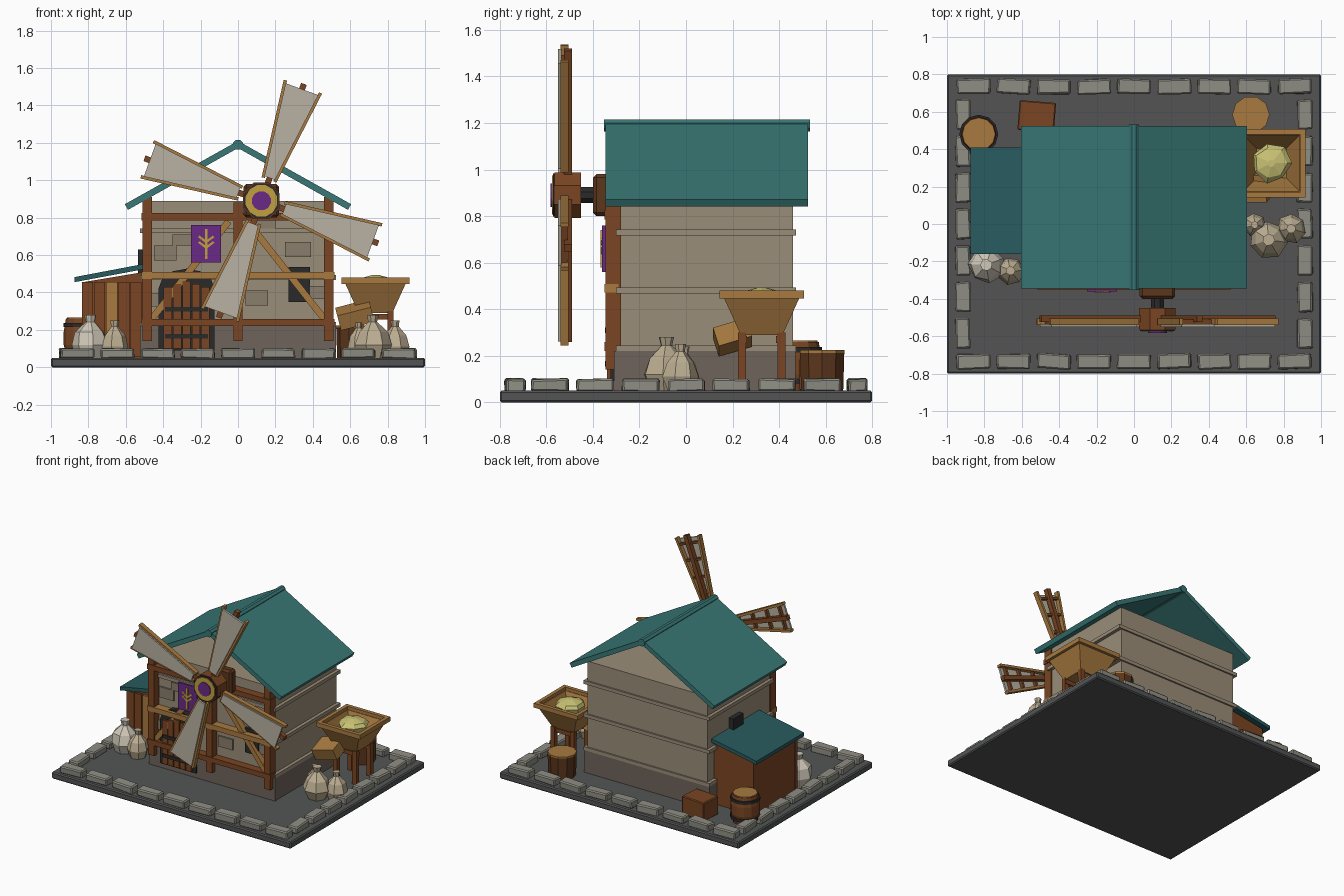
import bpy, bmesh, math, random
from mathutils import Vector, Matrix, Euler

if "Cube" in bpy.data.objects:
    bpy.data.objects.remove(bpy.data.objects["Cube"])

random.seed(4)
MATS = {}
COL = dict(ground='535455', stone='8f8e84', wall='9a8d79', base='6f655b', patch='8a7e6c', wood='7a4522',
           dark='5c361c', light='a87a40', iron='2b2a2a', teal='387775', teal2='285b5e', canvas='b8b2a2',
           purple='6a2a86', gold='c2a040', grain='c9c274', sack='bcae92', sack2='d0c8b8')

def mat(k):
    if k not in MATS:
        m = bpy.data.materials.new(k)
        c = [int(COL[k][i:i + 2], 16) / 255 for i in (0, 2, 4)]
        m.diffuse_color = [((v + .055) / 1.055) ** 2.4 for v in c] + [1]
        m.use_nodes = True
        m.node_tree.nodes["Principled BSDF"].inputs["Base Color"].default_value = m.diffuse_color
        MATS[k] = m
    return MATS[k]

def finish(name, bm, m, bevel=0):
    bmesh.ops.recalc_face_normals(bm, faces=bm.faces)
    me = bpy.data.meshes.new(name)
    bm.to_mesh(me)
    bm.free()
    me.materials.append(mat(m))
    o = bpy.data.objects.new(name, me)
    bpy.context.collection.objects.link(o)
    if bevel:
        b = o.modifiers.new('bevel', 'BEVEL')
        b.width, b.segments = bevel, 1
    return o

def box(name, c, s, m, rot=(0, 0, 0), bevel=0, jit=0):
    bm = bmesh.new()
    bmesh.ops.create_cube(bm, size=1)
    for v in bm.verts:
        v.co = Vector([v.co[i] * s[i] + random.uniform(-jit, jit) for i in range(3)])
    bmesh.ops.transform(bm, matrix=Matrix.Translation(c) @ Euler(rot).to_matrix().to_4x4(), verts=bm.verts)
    return finish(name, bm, m, bevel)

def span(name, x, y, z, m, bevel=0):
    # box given by its limits on each axis
    r = (x, y, z)
    return box(name, [(a + b) / 2 for a, b in r], [b - a for a, b in r], m, bevel=bevel)

def prism(name, pts, y0, y1, m):
    # x-z outline extruded along y
    bm = bmesh.new()
    f = bm.faces.new([bm.verts.new((x, y0, z)) for x, z in pts])
    ext = bmesh.ops.extrude_face_region(bm, geom=[f])
    for v in ext['geom']:
        if isinstance(v, bmesh.types.BMVert):
            v.co.y = y1
    return finish(name, bm, m)

def beam(name, a, b, w, y0, y1, m):
    # straight timber in the x-z plane
    a, b = Vector(a), Vector(b)
    d = (b - a).normalized() * w / 2
    n = Vector((-d.y, d.x))
    return prism(name, [a + n, b + n, b - n, a - n], y0, y1, m)

def lathe(name, c, prof, n, m, axis='z', turn=0, jit=0):
    # closed (radius, height) profile turned around an axis
    bm = bmesh.new()
    rings = []
    for r, h in prof:
        ring = []
        for i in range(n):
            a = turn + math.tau * i / n
            k = r * (1 + random.uniform(-jit, jit))
            p = Vector((k * math.cos(a), k * math.sin(a), h))
            if axis == 'y':
                p = Vector((p.x, h, p.y))
            ring.append(bm.verts.new(p + Vector(c)))
        rings.append(ring)
    for p, q in zip(rings, rings[1:]):
        for i in range(n):
            bm.faces.new((p[i], p[(i + 1) % n], q[(i + 1) % n], q[i]))
    bm.faces.new(rings[0])
    bm.faces.new(rings[-1])
    return finish(name, bm, m)

# ground slab and border stones
span('ground_slab', (-1, 1), (-.8, .8), (0, .05), 'ground', .008)
for s in (-1, 1):
    for i in range(9):
        box('border_stone', ((i - 4) * .2145, s * .735, .073), (.178, .08, .056), 'stone',
            (0, 0, random.uniform(-.05, .05)), .008, .004)
    for i in range(7):
        box('border_stone', (s * .915, (i - 3) * .195, .073), (.08, .16, .056), 'stone',
            (0, 0, random.uniform(-.05, .05)), .008, .004)

# house body, open under the roof
span('foundation', (-.525, .525), (-.31, .47), (.05, .22), 'base')
span('house_wall', (-.5, .5), (-.285, .46), (.2, .89), 'wall')
for z in (.23, .48, .73):
    span('wall_ledge', (-.525, .525), (-.3, .472), (z - .013, z + .013), 'wall')
for x, z, w, h in ((-.39, .61, .12, .08), (-.3, .68, .1, .06), (.14, .77, .12, .07), (.32, .63, .14, .08),
                   (.1, .37, .12, .08), (.42, .4, .08, .07), (-.45, .36, .07, .07)):
    span('wall_stone', (x - w / 2, x + w / 2), (-.297, -.28), (z - h / 2, z + h / 2), 'patch')

# roof slabs and ridge
for s in (-1, 1):
    prism('roof_slab', [(0, 1.21), (s * .605, .872), (s * .588, .842), (0, 1.172)], -.345, .525, 'teal')
lathe('roof_ridge', (0, 0, 1.19), [(.028, -.352), (.028, .532)], 8, 'teal', 'y', math.pi / 8)

# timber frame on the front
for x in (-.485, 0, .485):
    span('frame_post', (x - .025, x + .025), (-.345, -.28), (.14, .91 if x else .88), 'wood')
for z, m in ((.24, 'wood'), (.49, 'light'), (.805, 'wood')):
    span('frame_rail', (-.515, .515), (-.35, -.29), (z - .019, z + .019), m)
for s in (-1, 1):
    beam('frame_brace', (s * .46, .26), (s * .05, .78), .036, -.335, -.29, 'light')

# arched door
def arch(x, w, z0, z1):
    return [(x - w, z0), (x + w, z0)] + [(x + w * math.cos(a * math.pi / 6),
            z1 + .1 * w / .14 * math.sin(a * math.pi / 6)) for a in range(7)]
prism('door_frame', arch(-.275, .15, .09, .42), -.325, -.28, 'iron')
for i in range(5):
    x = -.375 + i * .05
    span('door_plank', (x - .022, x + .022), (-.34, -.3), (.1, .46 - .015 * abs(i - 2)), 'wood')
for z in (.165, .31):
    span('door_strap', (-.39, -.16), (-.348, -.33), (z - .012, z + .012), 'iron')

# windows
span('front_window', (.27, .385), (-.305, -.28), (.35, .535), 'iron')
span('side_window', (-.535, -.49), (.08, .2), (.5, .63), 'iron')

# banner with wheat ear
span('banner', (-.25, -.09), (-.36, -.345), (.56, .76), 'purple')
beam('wheat_stem', (-.17, .58), (-.17, .74), .014, -.367, -.355, 'gold')
for s in (-1, 1):
    for z in (.64, .67):
        beam('wheat_leaf', (-.17, z), (-.17 + s * .04, z + .03), .012, -.367, -.355, 'gold')

# axle and hub
HX, HZ = .125, .89
def disc(name, r, y0, y1, n, m):
    lathe(name, (HX, 0, HZ), [(r, y0), (r, y1)], n, m, 'y', math.pi / n)
span('axle_block', (HX - .095, HX + .095), (-.4, -.33), (HZ - .09, HZ + .09), 'dark', .015)
disc('axle', .037, -.47, -.38, 8, 'iron')
disc('hub', .106, -.565, -.45, 8, 'wood')
disc('hub_plate', .1, -.571, -.56, 8, 'iron')
disc('hub_ring', .087, -.576, -.565, 12, 'gold')
disc('hub_cap', .052, -.583, -.57, 12, 'purple')

# four sails
for k in range(4):
    a = math.radians(70 + 90 * k)
    def P(u, v):
        return (HX + u * math.cos(a) - v * math.sin(a), HZ + u * math.sin(a) + v * math.cos(a))
    beam('sail_spar', P(.05, 0), P(.665, 0), .032, -.525, -.49, 'wood')
    prism('sail_canvas', [P(.13, -.03), P(.635, -.093), P(.635, .093), P(.13, .03)], -.55, -.535, 'canvas')
    for s in (-1, 1):
        beam('sail_edge', P(.12, s * .033), P(.65, s * .1), .018, -.54, -.505, 'light')
    for u in (.22, .35, .48, .6):
        w = .033 + (u - .12) * .126
        beam('sail_crossbar', P(u, -w), P(u, w), .016, -.535, -.51, 'wood')

# lean-to shed
prism('shed', [(-.83, .05), (-.5, .05), (-.5, .51), (-.83, .455)], -.12, .38, 'wood')
for i in range(5):
    x = -.805 + i * .065
    span('shed_plank', (x - .03, x + .03), (-.135, -.11), (.055, .455), 'light' if i == 2 else 'wood')
prism('shed_roof', [(-.875, .455), (-.5, .525), (-.5, .553), (-.875, .482)], -.16, .41, 'teal2')

# barrels and crate
lathe('barrel', (-.83, .48, .05), [(.085, 0), (.102, .07), (.102, .14), (.09, .21)], 12, 'wood')
lathe('barrel_lid', (-.83, .48, .255), [(.085, 0), (.085, .01)], 12, 'light')
for h in (.03, .165):
    lathe('barrel_hoop', (-.83, .48, .05 + h), [(.104, 0), (.104, .022)], 12, 'iron')
lathe('tub', (.625, .585, .05), [(.095, 0), (.1, .165)], 10, 'dark')
lathe('tub_lid', (.625, .585, .212), [(.1, 0), (.1, .012)], 10, 'light')
box('crate', (-.52, .575, .12), (.195, .16, .14), 'wood', (0, 0, -.08), .006)

# grain hopper on four legs
HC = (.735, .325, 0)
q = math.sqrt(2)
lathe('hopper_funnel', HC, [(.09 * q, .29), (.165 * q, .455), (.15 * q, .455), (.08 * q, .31)],
      4, 'light', turn=math.pi / 4)
for s in (-1, 1):
    box('hopper_rim', (HC[0], HC[1] + s * .168, .463), (.365, .028, .033), 'light')
    box('hopper_rim', (HC[0] + s * .168, HC[1], .463), (.028, .31, .033), 'light')
    box('hopper_brace', (HC[0], HC[1] + s * .075, .27), (.19, .025, .03), 'wood')
    for t in (-1, 1):
        box('hopper_leg', (HC[0] + s * .08, HC[1] + t * .085, .175), (.034, .034, .25), 'wood')
lathe('grain_pile', HC, [(.08, .37), (.105, .45), (.085, .475), (.02, .493)], 7, 'grain', jit=.08)
box('hopper_chute', (.625, .2, .28), (.185, .15, .085), 'light', (.3, -.25, 0))

# grain sacks
for x, y, r, h, m in ((.72, -.085, .098, .23, 'sack'), (.84, -.025, .078, .2, 'sack'), (.645, -.005, .06, .19, 'sack'),
                      (-.79, -.22, .1, .23, 'sack2'), (-.66, -.25, .075, .2, 'sack')):
    lathe('grain_sack', (x, y, .05), [(r * .75, 0), (r, h * .3), (r * .8, h * .6), (r * .25, h * .84),
                                      (r * .33, h)], 7, m, turn=random.random(), jit=.08)
